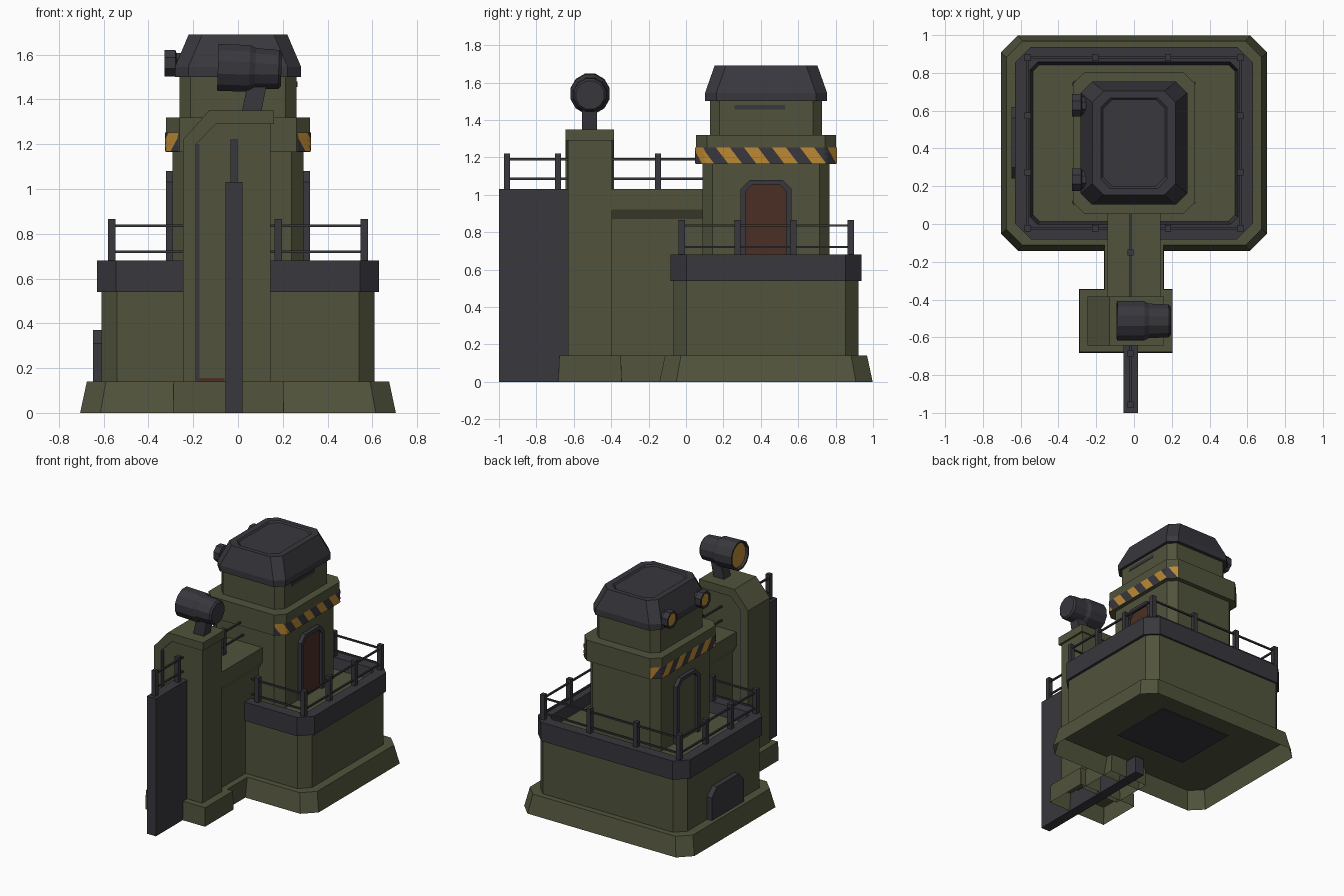
import bpy, bmesh, math
from mathutils import Vector, Matrix

if "Cube" in bpy.data.objects:
    bpy.data.objects.remove(bpy.data.objects["Cube"])

def material(name, rgb):
    m = bpy.data.materials.new(name)
    m.diffuse_color = (*rgb, 1)
    m.use_nodes = True
    m.node_tree.nodes["Principled BSDF"].inputs["Base Color"].default_value = m.diffuse_color
    return m

GREEN = material("olive_green", (0.082, 0.087, 0.045))
DARK = material("dark_grey", (0.039, 0.038, 0.047))
ORANGE = material("amber", (0.50, 0.25, 0.035))
BROWN = material("rust_brown", (0.07, 0.028, 0.018))
CY = 0.428  # centre line of the main building

def finish(name, bm, *mats, normals=True):
    if normals:
        bmesh.ops.recalc_face_normals(bm, faces=bm.faces)
    me = bpy.data.meshes.new(name)
    bm.to_mesh(me)
    bm.free()
    for m in mats:
        me.materials.append(m)
    ob = bpy.data.objects.new(name, me)
    bpy.context.collection.objects.link(ob)
    return ob

def loft(name, rings, mats, cx=0, cy=CY, bottom=True, top_mat=0):
    """Stack of chamfered rectangles: (half x, half y, chamfer, z)."""
    bm = bmesh.new()
    loops = []
    for hx, hy, c, z in rings:
        pts = [(hx, hy - c), (hx - c, hy), (c - hx, hy), (-hx, hy - c),
               (-hx, c - hy), (c - hx, -hy), (hx - c, -hy), (hx, c - hy)]
        loops.append([bm.verts.new((cx + x, cy + y, z)) for x, y in pts])
    for a, b in zip(loops, loops[1:]):
        for i in range(8):
            j = (i + 1) % 8
            bm.faces.new((a[i], a[j], b[j], b[i]))
    bm.faces.new(loops[-1]).material_index = top_mat
    if bottom:
        bm.faces.new(loops[0][::-1])
    return finish(name, bm, *mats, normals=bottom)

def prism(name, pts, axis, a, b, mat):
    """Extrude a 2D profile along an axis (x: yz, y: xz, z: xy)."""
    put = {'x': lambda p, t: (t, *p), 'y': lambda p, t: (p[0], t, p[1]),
           'z': lambda p, t: (*p, t)}[axis]
    bm = bmesh.new()
    lo = [bm.verts.new(put(p, a)) for p in pts]
    hi = [bm.verts.new(put(p, b)) for p in pts]
    bm.faces.new(lo)
    bm.faces.new(hi[::-1])
    for i in range(len(pts)):
        j = (i + 1) % len(pts)
        bm.faces.new((lo[i], lo[j], hi[j], hi[i]))
    return finish(name, bm, mat)

def box(name, x0, x1, y0, y1, z0, z1, mat):
    return prism(name, [(x0, y0), (x1, y0), (x1, y1), (x0, y1)], 'z', z0, z1, mat)

def turned(name, profile, sides, origin, mats, tilt=0):
    """Solid of revolution along x; profile = (x, radius), first cap gets material 1."""
    bm = bmesh.new()
    rings = [[bm.verts.new((x, r * math.cos(2 * math.pi * (i + .5) / sides),
                            r * math.sin(2 * math.pi * (i + .5) / sides)))
              for i in range(sides)] for x, r in profile]
    for a, b in zip(rings, rings[1:]):
        for i in range(sides):
            j = (i + 1) % sides
            bm.faces.new((a[i], a[j], b[j], b[i]))
    bm.faces.new(rings[0]).material_index = 1
    bm.faces.new(rings[-1])
    bm.transform(Matrix.Translation(origin) @ Matrix.Rotation(tilt, 4, 'Y'))
    return finish(name, bm, *mats)

# Main building: open skirt, wall, parapet with deck
loft("main_skirt", [(.705, .57, .09, 0), (.675, .54, .085, .14)], [GREEN], bottom=False)
loft("main_wall", [(.61, .495, .07, .14), (.61, .495, .07, .56)], [GREEN])
loft("parapet_and_deck", [(.63, .51, .085, .54), (.63, .51, .085, .68), (.55, .43, .04, .68),
                          (.535, .415, .035, .60)], [DARK, GREEN], top_mat=1)
box("underside_patch", -.3, .3, CY - .25, CY + .25, .132, .138, DARK)

# Tower
loft("tower_body", [(.293, .34, .055, .58), (.293, .34, .055, 1.18)], [GREEN])
loft("tower_band", [(.322, .375, .06, 1.165), (.322, .375, .06, 1.32)], [GREEN])
loft("tower_neck", [(.262, .30, .05, 1.32), (.262, .30, .05, 1.51)], [GREEN])
loft("roof_cap", [(.282, .326, .06, 1.50), (.282, .326, .06, 1.545), (.22, .275, .06, 1.69),
                  (.175, .24, .05, 1.69), (.165, .23, .05, 1.68)], [DARK])
box("neck_stain", .26, .265, .26, .53, 1.455, 1.48, DARK)

# Hazard stripes wrapped over each side of the tower band
def hazard(name, side):
    hx, hy, c = .326, .379, .06
    path = [Vector(p) for p in ((hx - c, CY - hy), (hx, CY - hy + c),
                                (hx, CY + hy - c), (hx - c, CY + hy))]
    cuts = [(b - a).length for a, b in zip(path, path[1:])]
    total = sum(cuts)

    def at(s):
        s = min(max(s, 0), total)
        for a, b, l in zip(path, path[1:], cuts):
            if s <= l + 1e-6:
                return a.lerp(b, s / l)
            s -= l
        return path[-1]
    bm = bmesh.new()
    rows, w, z0, h = 3, .0125, 1.168, .085
    n = int(total / w) + 8
    grid = [[None] * (n + 1) for _ in range(rows + 1)]
    for r in range(rows + 1):
        for i in range(n + 1):
            p = at(i * w - .065 * r / rows)
            grid[r][i] = bm.verts.new((side * p.x, p.y, z0 + h * r / rows))
    for r in range(rows):
        for i in range(n):
            q = [grid[r][i], grid[r][i + 1], grid[r + 1][i + 1], grid[r + 1][i]]
            f = bm.faces.new(q if side > 0 else q[::-1])
            f.material_index = ((i + 2) // 6) % 2
    bmesh.ops.dissolve_degenerate(bm, dist=1e-5, edges=bm.edges)
    finish(name, bm, DARK, ORANGE, normals=False)

# Doors, one on each side of the tower
def arch(hw, top, c):
    return [(CY - hw, .60), (CY - hw, top - c), (CY - hw + c, top),
            (CY + hw - c, top), (CY + hw, top - c), (CY + hw, .60)]

for side, label, door in ((1, "right", BROWN), (-1, "left", GREEN)):
    hazard(label + "_hazard_stripes", side)
    prism(label + "_door_frame", arch(.137, 1.08, .05) + arch(.107, 1.055, .035)[::-1],
          'x', side * .28, side * .322, DARK)
    prism(label + "_door", arch(.108, 1.056, .035), 'x', side * .285, side * .300, door)

# Vent hatch on the left wall
prism("vent_hatch", [(.24, .14), (.24, .31), (.30, .37), (.56, .37), (.62, .31), (.62, .14)],
      'x', -.648, -.60, DARK)

# Roof lamps
for i, y in enumerate((.235, .628)):
    turned(f"roof_lamp_{i}", [(-.322, .048), (-.328, .05), (-.328, .064), (-.28, .064),
                              (-.275, .05), (-.18, .05)], 8, (0, y, 1.562), [DARK, ORANGE])

# Deck railing
def post(x, y, z0, z1, s=.017):
    box("railing_post", x - s, x + s, y - s, y + s, z0, z1, DARK)

YF, YB, XR = -.022, .88, .563
for x in (-XR, -.205, .18, XR):
    post(x, YF, .68, .865)
    post(x, YB, .68, .865)
for x in (-XR, XR):
    for y in (.275, .573):
        post(x, y, .68, .865)
t = .006
for z in (.72, .835):
    box("back_rail", -XR, XR, YB - t, YB + t, z - t, z + t, DARK)
    for s in (-1, 1):
        box("side_rail", s * XR - t, s * XR + t, YF, YB, z - t, z + t, DARK)
    box("front_left_rail", -XR, -.13, YF - t, YF + t, z - t, z + t, DARK)
    box("front_right_rail", .13, XR, YF - t, YF + t, z - t, z + t, DARK)

# Link wall between tower and pillar, with wider top
loft("link_skirt", [(.16, .16, .001, 0), (.155, .16, .001, .14)], [GREEN], cy=-.22, bottom=False)
box("link_wall", -.11, .11, -.42, .12, .14, .88, GREEN)
prism("link_top", [(-.11, .87), (.11, .87), (.14, .92), (.14, 1.03), (-.14, 1.03), (-.14, .92)],
      'y', -.42, .12, GREEN)

# Pillar with its skirt and overlapping frame
loft("pillar_skirt", [(.248, .17, .001, 0), (.246, .165, .001, .14)], [GREEN],
     cx=-.043, cy=-.513, bottom=False)
prism("pillar_body", [(-.2, .14), (.145, .14), (.145, 1.3), (-.1, 1.3), (-.2, 1.2)],
      'y', -.63, -.395, GREEN)
prism("pillar_frame", [(-.245, .14), (-.245, 1.22), (-.13, 1.35), (.16, 1.35), (.16, 1.29),
                       (-.1, 1.29), (-.187, 1.2), (-.187, .14)], 'y', -.643, -.385, GREEN)
for y in (-.634, -.397):
    box("pillar_groove", -.188, -.173, y, y + .006, .14, 1.2, DARK)
box("pillar_rust", -.173, -.06, -.634, -.628, .14, .155, BROWN)

# Gate fin running forward from the building, and its railing
FX = -.018
box("gate_fin", FX - .038, FX + .038, -1, -.60, 0, 1.03, DARK)
box("gate_sill", FX - .038, FX + .038, -.62, .04, 0, .13, DARK)
for y in (-.957, -.685, -.15):
    post(FX, y, 1.02, 1.22, .016)
for z in (1.085, 1.19):
    box("gate_rail", FX - t, FX + t, -.96, -.62, z - t, z + t, DARK)
    box("link_rail", FX - t, FX + t, -.40, .10, z - t, z + t, DARK)

# Searchlight on a leaning post
prism("searchlight_post", [(.018, 1.35), (.105, 1.35), (.135, 1.5), (.05, 1.5)],
      'y', -.555, -.475, DARK)
turned("searchlight", [(-.125, .09), (-.142, .095), (-.142, .108), (.0, .108), (.025, .095),
                       (.13, .09), (.142, .078)], 12, (.052, -.513, 1.538), [DARK, ORANGE],
       math.radians(2))
